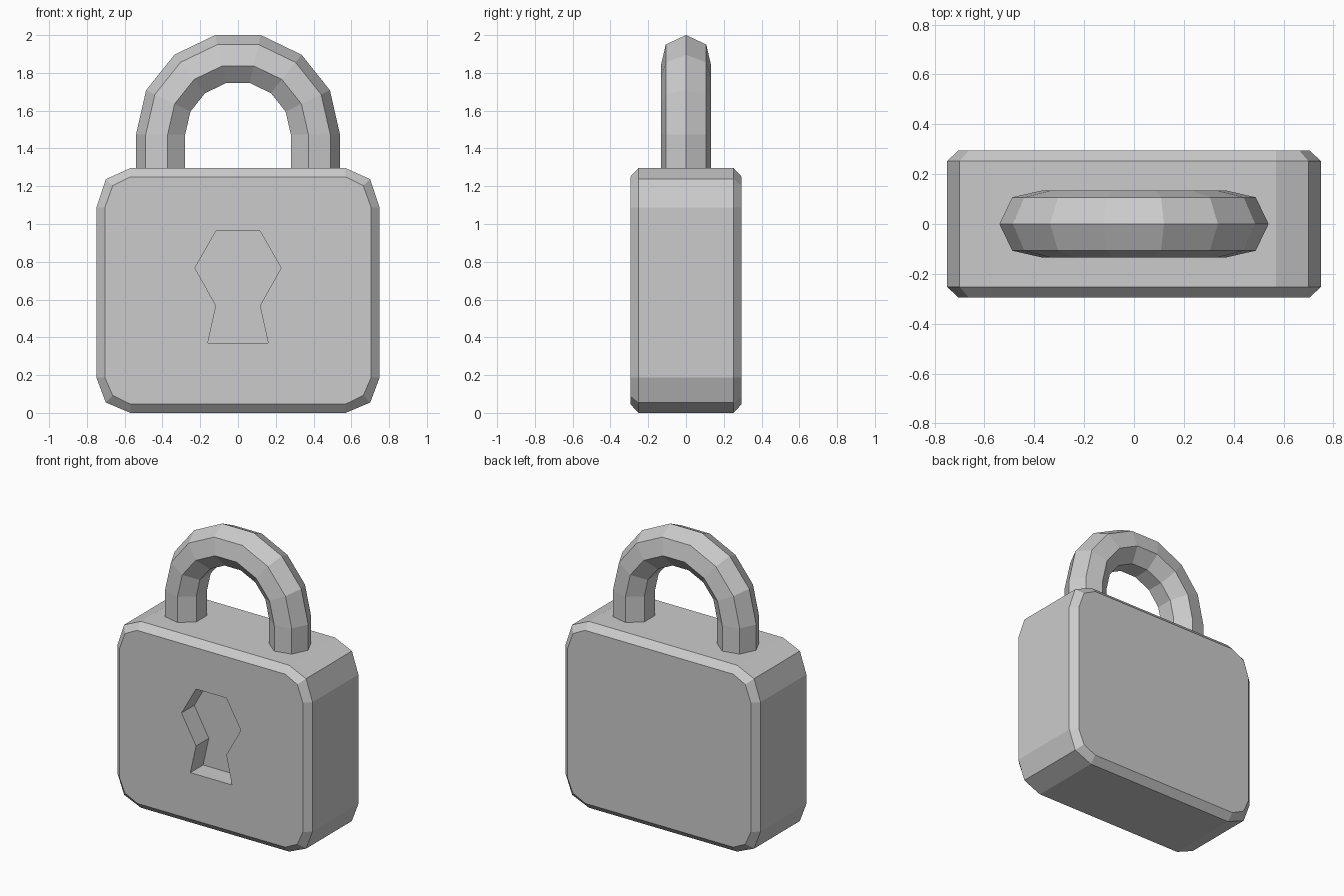
import bpy, bmesh
from math import sin, cos, pi

if "Cube" in bpy.data.objects:
    bpy.data.objects.remove(bpy.data.objects["Cube"])


def loft(name, rings):
    """Skin a list of equal-length rings of points and cap both ends."""
    bm = bmesh.new()
    loops = [[bm.verts.new(p) for p in ring] for ring in rings]
    n = len(loops[0])
    for a, b in zip(loops, loops[1:]):
        for i in range(n):
            j = (i + 1) % n
            bm.faces.new((a[i], a[j], b[j], b[i]))
    bm.faces.new(loops[0][::-1])
    bm.faces.new(loops[-1])
    bmesh.ops.recalc_face_normals(bm, faces=bm.faces)
    mesh = bpy.data.meshes.new(name)
    bm.to_mesh(mesh)
    bm.free()
    obj = bpy.data.objects.new(name, mesh)
    bpy.context.collection.objects.link(obj)
    return obj


def mirrored(half, y):
    """Closed x-symmetric outline at depth y from its right half (x, z)."""
    return [(x, y, z) for x, z in half] + [(-x, y, z) for x, z in reversed(half)]


# Body: rounded block with chamfered front and back rims
outer = [(0.57, 0), (0.70, 0.055), (0.75, 0.188),
         (0.75, 1.087), (0.70, 1.237), (0.57, 1.296)]
inner = [(0.57, 0.047), (0.663, 0.092), (0.705, 0.188),
         (0.705, 1.087), (0.663, 1.203), (0.57, 1.25)]
body = loft("body", [mirrored(inner, -0.295), mirrored(outer, -0.252),
                     mirrored(outer, 0.252), mirrored(inner, 0.295)])

# Keyhole: recess cut into the front face
keyhole = [(0.16, 0.37), (0.116, 0.567), (0.228, 0.767), (0.116, 0.963)]
cutter = loft("keyhole_cutter", [mirrored(keyhole, -0.4), mirrored(keyhole, -0.155)])
cutter.hide_render = True
cut = body.modifiers.new("keyhole", 'BOOLEAN')
cut.operation = 'DIFFERENCE'
cut.solver = 'EXACT'
cut.object = cutter
bpy.context.view_layer.objects.active = body
bpy.ops.object.modifier_apply(modifier=cut.name)
bpy.data.objects.remove(cutter)

# Shackle: seven-sided tube, two straight legs and a seven-step arch
RADIUS, TUBE, SPRING = 0.403, 0.137, 1.474
stations = [(0, 1.28)] + [(pi * k / 7, SPRING) for k in range(8)] + [(pi, 1.28)]
rings = []
for angle, z in stations:
    ring = []
    for s in range(7):
        t = 2 * pi * s / 7
        r = RADIUS + TUBE * cos(t)
        ring.append((r * cos(angle), TUBE * sin(t), z + r * sin(angle)))
    rings.append(ring)
loft("shackle", rings)
